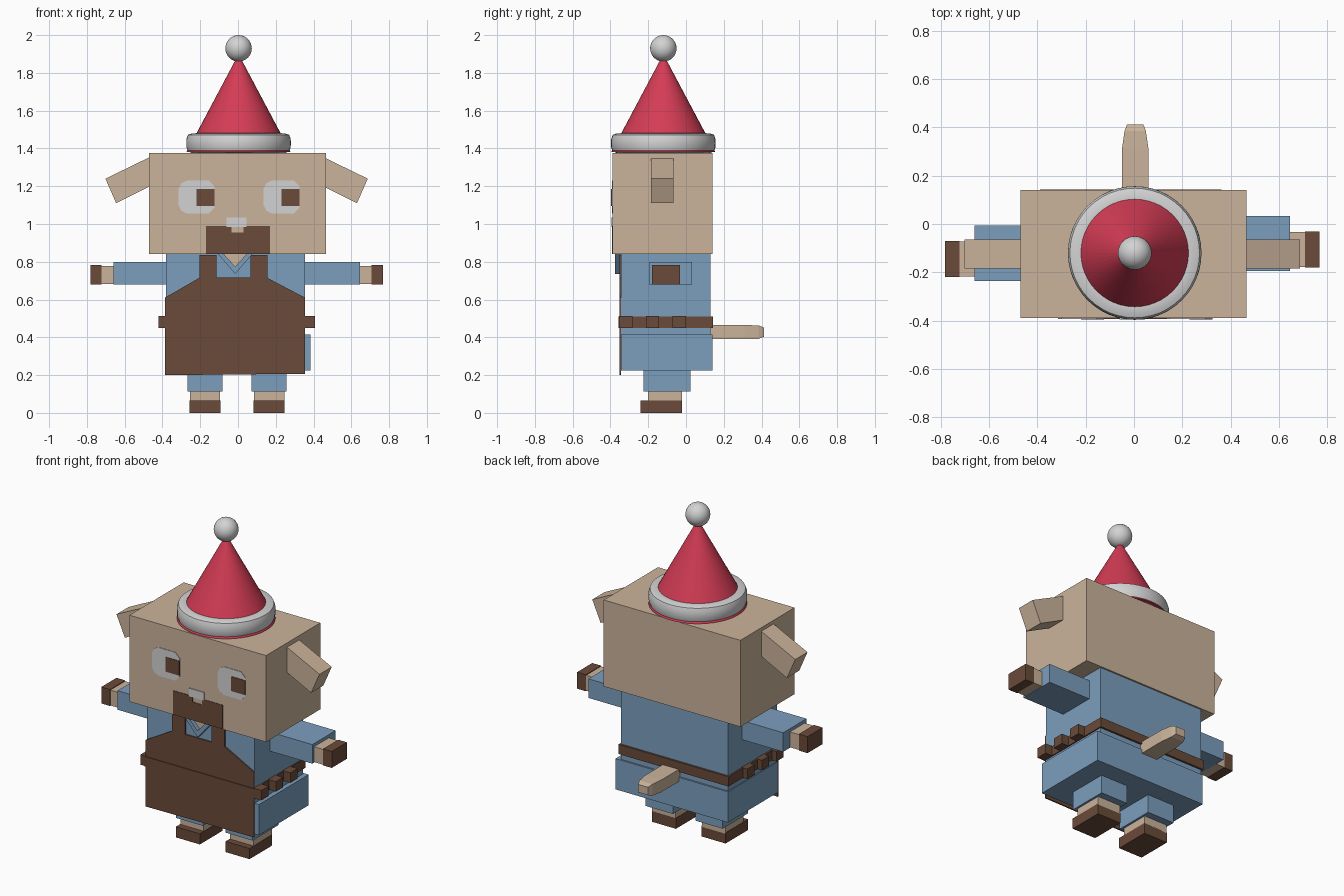
import bpy, bmesh, math

if "Cube" in bpy.data.objects:
    bpy.data.objects.remove(bpy.data.objects["Cube"], do_unlink=True)


def material(name, rgb):
    m = bpy.data.materials.new(name)
    m.use_nodes = True
    m.diffuse_color = (*rgb, 1)
    m.node_tree.nodes["Principled BSDF"].inputs["Base Color"].default_value = (*rgb, 1)
    return m


skin = material("tan skin", (0.60, 0.455, 0.33))
brown = material("brown leather", (0.145, 0.069, 0.042))
blue = material("blue cloth", (0.20, 0.345, 0.515))
red = material("red felt", (0.66, 0.045, 0.09))
white = material("soft white", (0.65, 0.65, 0.65))


def finish(name, bm, mat):
    bmesh.ops.recalc_face_normals(bm, faces=bm.faces)
    me = bpy.data.meshes.new(name)
    bm.to_mesh(me)
    bm.free()
    me.materials.append(mat)
    ob = bpy.data.objects.new(name, me)
    bpy.context.collection.objects.link(ob)
    return ob


def box(name, mat, x, y, z):
    """Block given by its (min, max) range on each axis."""
    bm = bmesh.new()
    bmesh.ops.create_cube(bm, size=1)
    for v in bm.verts:
        v.co = [r[0] if c < 0 else r[1] for c, r in zip(v.co, (x, y, z))]
    return finish(name, bm, mat)


def prism(name, mat, outline, y0, y1):
    """Outline in x and z, extruded from y0 to y1."""
    bm = bmesh.new()
    face = bm.faces.new([bm.verts.new((x, y0, z)) for x, z in outline])
    ext = bmesh.ops.extrude_face_region(bm, geom=[face])["geom"]
    for v in ext:
        if isinstance(v, bmesh.types.BMVert):
            v.co.y = y1
    return finish(name, bm, mat)


def smooth(ob):
    bpy.ops.object.select_all(action='DESELECT')
    ob.select_set(True)
    bpy.context.view_layer.objects.active = ob
    bpy.ops.object.shade_smooth_by_angle(angle=math.radians(40))


# Head and ears
FACE = -0.39
box("head", skin, (-0.47, 0.465), (FACE, 0.14), (0.84, 1.375))
for side, s, shift in (("left", 1, 0), ("right", -1, -0.015)):
    ear = [(0.44, 1.36), (0.687, 1.24), (0.63, 1.11), (0.44, 1.205)]
    prism(side + "_ear", skin, [(s * x + shift, z) for x, z in ear], -0.185, -0.065)

# Eyes with square pupils
for side, x in (("right", -0.315), ("left", 0.135)):
    a, b, lo, hi = x, x + 0.19, 1.055, 1.23
    r, q = 0.045, 0.03
    eye = [(a, lo + r), (a + 0.015, lo + 0.015), (a + r, lo), (b - q, lo), (b, lo + q),
           (b, hi - q), (b - q, hi), (a + r, hi), (a + 0.015, hi - 0.015), (a, hi - r)]
    prism(side + "_eye", white, eye, FACE - 0.003, FACE + 0.003)
    box(side + "_pupil", brown, (x + 0.095, x + 0.19), (FACE - 0.006, FACE), (1.095, 1.185))

# Notched muzzle patch and nose
prism("muzzle", brown, [(-0.17, 0.842), (0.17, 0.842), (0.17, 0.99), (0.03, 0.99),
                        (0.03, 0.955), (-0.035, 0.955), (-0.035, 0.99), (-0.17, 0.99)],
      FACE - 0.003, FACE + 0.003)
box("nose", white, (-0.06, 0.045), (FACE - 0.005, FACE), (0.985, 1.035))

# Body, tunic skirt and apron
box("torso", blue, (-0.38, 0.355), (-0.345, 0.13), (0.3, 0.85))
box("tunic_skirt", blue, (-0.385, 0.385), (-0.345, 0.14), (0.225, 0.415))
prism("apron", brown, [(-0.387, 0.2), (0.355, 0.207), (0.355, 0.61), (0.155, 0.715),
                       (0.155, 0.835), (0.065, 0.835), (0.065, 0.718), (-0.115, 0.718),
                       (-0.115, 0.835), (-0.205, 0.835), (-0.205, 0.715), (-0.387, 0.61)],
      -0.353, -0.344)

# Collar with open neck
prism("collar", blue, [(-0.105, 0.84), (-0.015, 0.735), (0.075, 0.84), (0.045, 0.84),
                       (-0.015, 0.775), (-0.075, 0.84)], -0.375, -0.345)
prism("neck", skin, [(-0.075, 0.84), (-0.015, 0.775), (0.045, 0.84)], -0.351, -0.344)

# Belt and side pouches
box("belt", brown, (-0.39, 0.362), (-0.358, 0.142), (0.45, 0.51))
for side, x in (("right", (-0.42, -0.38)), ("left", (0.35, 0.408))):
    for i in range(3):
        y = -0.355 + i * 0.142
        box(f"{side}_pouch_{i + 1}", brown, x, (y, y + 0.071), (0.45, 0.512))

# Arms, wrists and hands
for side, s, inner, reach, y in (("left", 1, 0.34, 0.645, -0.195), ("right", -1, 0.36, 0.66, -0.235)):
    def span(a, b):
        return tuple(sorted((s * a, s * b)))
    box(side + "_sleeve", blue, span(inner, reach), (y, y + 0.228), (0.68, 0.798))
    box(side + "_wrist", skin, span(reach - 0.02, reach + 0.065), (y + 0.018, y + 0.162), (0.683, 0.778))
    box(side + "_glove", brown, span(reach + 0.062, reach + 0.122), (y + 0.016, y + 0.164), (0.68, 0.782))

# Legs and boots
for side, x in (("right", -0.175), ("left", 0.165)):
    box(side + "_trouser", blue, (x - 0.093, x + 0.093), (-0.225, 0.025), (0.112, 0.24))
    box(side + "_ankle", skin, (x - 0.08, x + 0.08), (-0.2, -0.02), (0.06, 0.13))
    box(side + "_boot", brown, (x - 0.082, x + 0.082), (-0.24, -0.02), (0, 0.066))

# Tail with tapered tip, lofted from rectangular sections
bm = bmesh.new()
rings = []
for y, w, lo, hi in ((0.12, 0.055, 0.39, 0.465), (0.31, 0.055, 0.39, 0.465),
                     (0.385, 0.044, 0.392, 0.463), (0.412, 0.034, 0.403, 0.452)):
    rings.append([bm.verts.new((0.005 + sx * w, y, z))
                  for sx, z in ((-1, lo), (1, lo), (1, hi), (-1, hi))])
for a, b in zip(rings, rings[1:]):
    for i in range(4):
        j = (i + 1) % 4
        bm.faces.new((a[i], a[j], b[j], b[i]))
bm.faces.new(rings[0])
bm.faces.new(rings[-1])
finish("tail", bm, skin)

# Hat: cone, rounded fur brim and bobble
HX, HY = 0.003, -0.12
bpy.ops.mesh.primitive_cone_add(vertices=48, radius1=0.276, radius2=0.005, depth=0.51,
                                location=(HX, HY, 1.635))
cone = bpy.context.object
cone.name = "hat_cone"
cone.data.materials.append(red)
smooth(cone)

bpy.ops.mesh.primitive_torus_add(major_segments=48, minor_segments=16, major_radius=0.224,
                                 minor_radius=0.0525, location=(HX, HY, 1.428))
brim = bpy.context.object
brim.name = "hat_brim"
for v in brim.data.vertices:
    # square off the round section a little
    rad = math.hypot(v.co.x, v.co.y)
    d, h = (rad - 0.224) / 0.0525, v.co.z / 0.0525
    k = (d ** 4 + h ** 4) ** -0.25
    new = 0.224 + d * k * 0.0525
    v.co = (v.co.x * new / rad, v.co.y * new / rad, h * k * 0.0525)
brim.data.materials.append(white)
smooth(brim)

bpy.ops.mesh.primitive_uv_sphere_add(segments=32, ring_count=16, radius=0.07,
                                     location=(HX, HY, 1.93))
ball = bpy.context.object
ball.name = "hat_bobble"
ball.data.materials.append(white)
smooth(ball)
